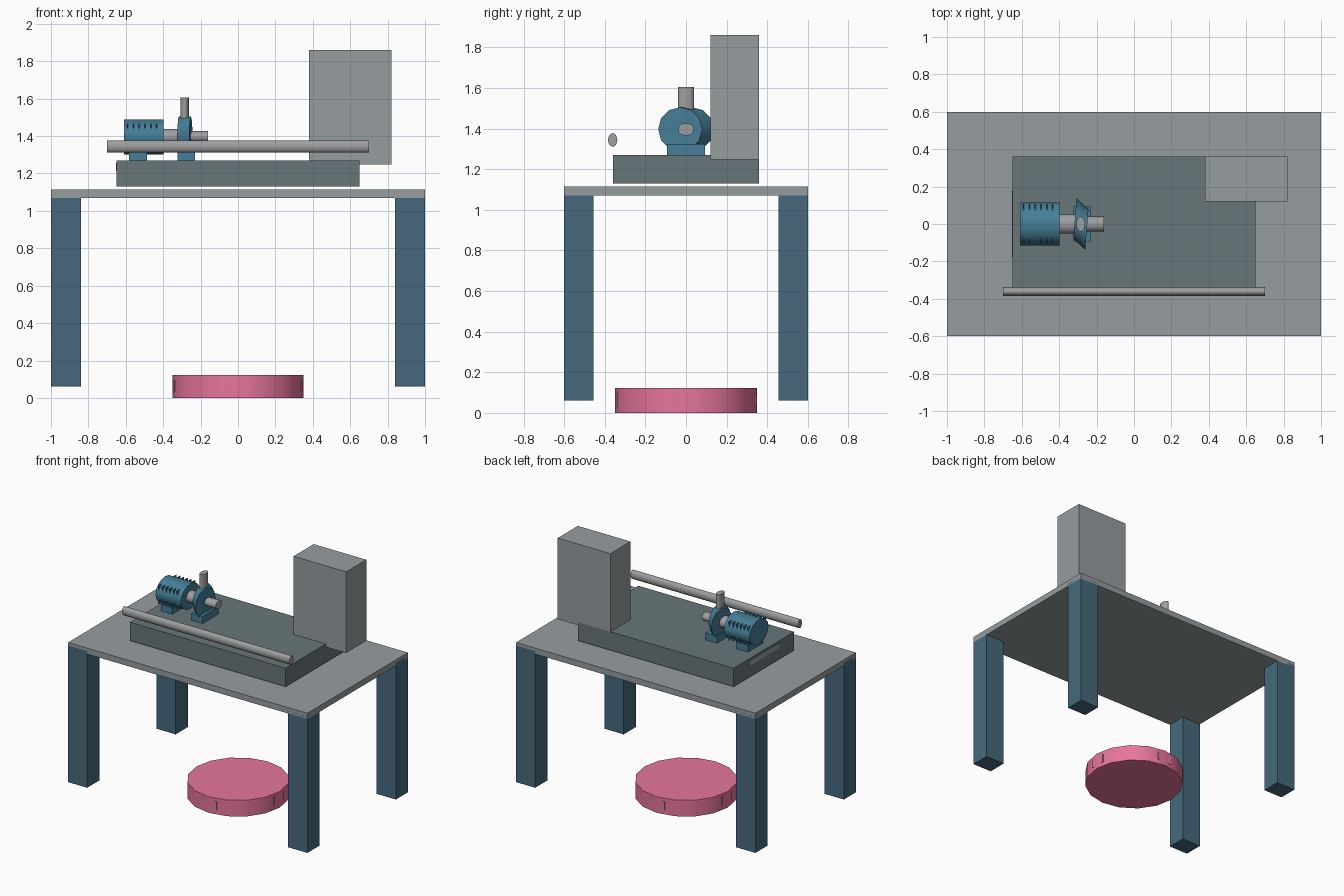
import bpy
from math import radians

if "Cube" in bpy.data.objects:
    bpy.data.objects.remove(bpy.data.objects["Cube"])


def material(name, rgb):
    m = bpy.data.materials.new(name)
    m.diffuse_color = (*rgb, 1)
    m.use_nodes = True
    m.node_tree.nodes["Principled BSDF"].inputs["Base Color"].default_value = m.diffuse_color
    return m


PINK = material("pink", (0.80, 0.18, 0.335))
LEG_BLUE = material("leg_blue", (0.061, 0.141, 0.20))
PUMP_BLUE = material("pump_blue", (0.06, 0.21, 0.31))
SLATE = material("slate", (0.14, 0.18, 0.19))
STEEL = material("steel", (0.305, 0.335, 0.35))
PIPE = material("pipe_steel", (0.34, 0.345, 0.355))


def finish(ob, name, mat):
    ob.name = name
    ob.data.materials.append(mat)
    return ob


def box(name, x, y, z, mat=STEEL):
    """Box from (min, max) ranges."""
    centre = [(r[0] + r[1]) / 2 for r in (x, y, z)]
    bpy.ops.mesh.primitive_cube_add(size=1, location=centre)
    ob = bpy.context.object
    ob.scale = [r[1] - r[0] for r in (x, y, z)]
    bpy.ops.object.transform_apply(location=False, rotation=False, scale=True)
    return finish(ob, name, mat)


def tube(name, centre, size, axis, mat=PIPE, sides=16, turn=0):
    """Elliptical cylinder along an axis, fitted to a full size in x, y, z."""
    rot = (0, radians(90), 0) if axis == "x" else (0, 0, 0)
    if turn:
        rot = (radians(turn), radians(90), 0)
    bpy.ops.mesh.primitive_cylinder_add(vertices=sides, radius=0.5, depth=1,
                                        location=centre, rotation=rot)
    ob = bpy.context.object
    bpy.ops.object.transform_apply(location=False, rotation=True, scale=False)
    ob.dimensions = size
    bpy.ops.object.transform_apply(location=False, rotation=False, scale=True)
    bpy.ops.object.shade_smooth_by_angle(angle=radians(45))
    return finish(ob, name, mat)


# Table
box("table_top", (-1, 1), (-0.6, 0.6), (1.07, 1.115))
for sx, x in (("left", (-1, -0.84)), ("right", (0.84, 1))):
    for sy, y in (("front", (-0.6, -0.456)), ("back", (0.456, 0.6))):
        box(f"{sy}_{sx}_leg", x, y, (0.06, 1.092), LEG_BLUE)

# Round floor base with four clips just breaking its rim
tube("floor_disc", (0, 0, 0.061), (0.7, 0.7, 0.122), "z", PINK)
for s, side in ((-1, "minus"), (1, "plus")):
    span = sorted((s * 0.31, s * 0.3435))
    box(f"disc_clip_x_{side}", span, (-0.06, 0.06), (0.032, 0.097), PINK)
    box(f"disc_clip_y_{side}", (-0.06, 0.06), span, (0.032, 0.097), PINK)

# Skid with end plate, control cabinet and front pipe
box("skid_base", (-0.65, 0.65), (-0.36, 0.36), (1.13, 1.27), SLATE)
box("skid_end_plate", (-0.653, -0.64), (-0.18, 0.18), (1.215, 1.255))
box("control_cabinet", (0.38, 0.82), (0.12, 0.36), (1.247, 1.86))
tube("front_pipe", (0, -0.361, 1.344), (1.4, 0.046, 0.066), "x")

# Motor with thin cooling fins whose corners stand out of the body
AXIS = 1.396
tube("motor_body", (-0.503, 0, AXIS), (0.212, 0.228, 0.188), "x", PUMP_BLUE)
for i in range(6):
    x = -0.59 + i * 0.031
    box(f"motor_fin_{i + 1}", (x - 0.003, x + 0.003), (-0.107, 0.107),
        (AXIS - 0.07, AXIS + 0.07), PUMP_BLUE)
box("motor_foot", (-0.582, -0.487), (-0.09, 0.09), (1.265, 1.325), PUMP_BLUE)

# Pump with shaft, inlet and outlet
tube("coupling_shaft", (-0.36, 0, AXIS), (0.1, 0.104, 0.086), "x")
tube("pump_casing", (-0.284, 0, AXIS), (0.081, 0.274, 0.218), "x", PUMP_BLUE, 12, 15)
box("pump_foot", (-0.324, -0.23), (-0.094, 0.094), (1.265, 1.324), PUMP_BLUE)
tube("pump_inlet", (-0.21, 0, AXIS), (0.1, 0.078, 0.062), "x")
tube("pump_outlet", (-0.285, 0, 1.54), (0.046, 0.08, 0.13), "z")
